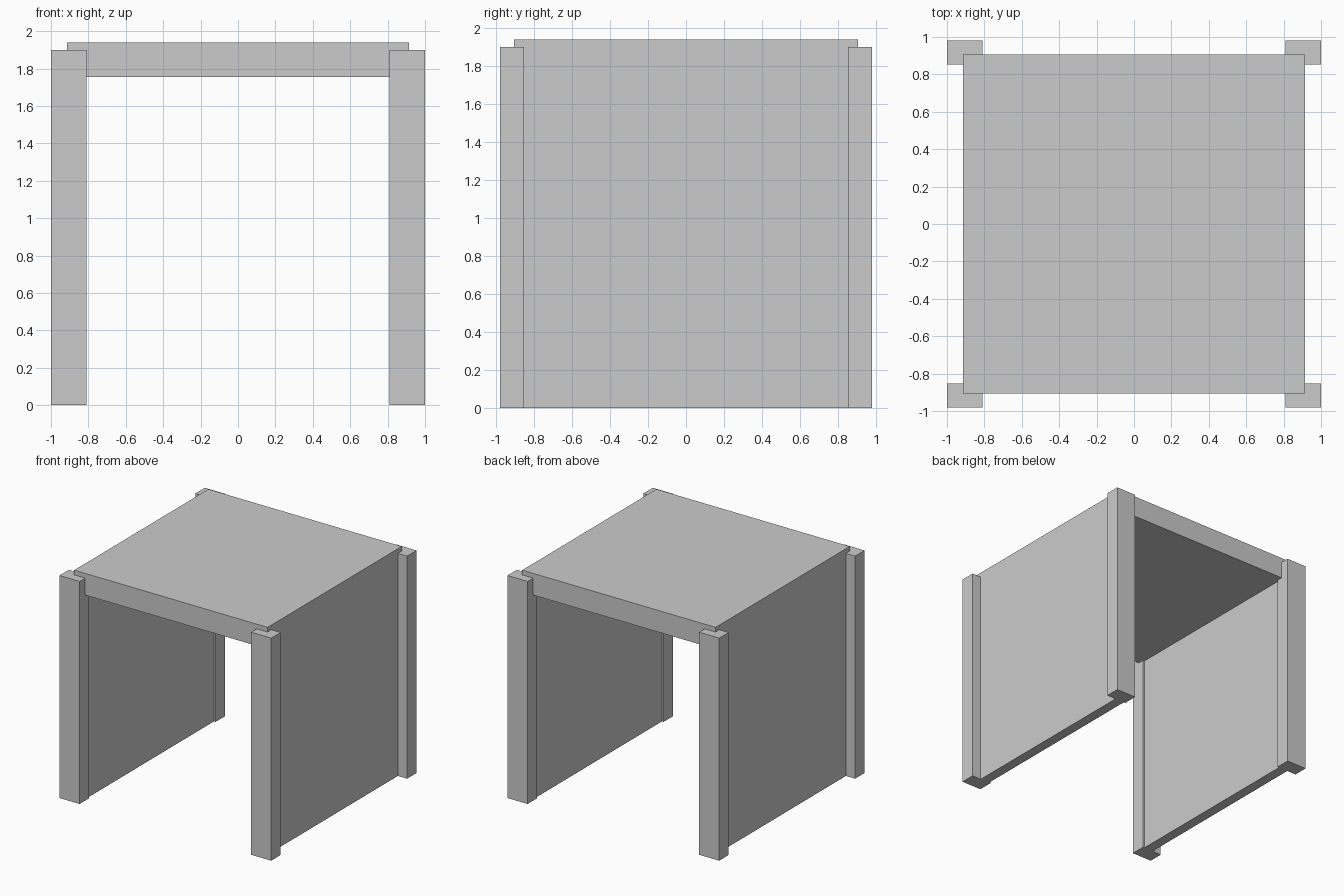
import bpy, bmesh

if "Cube" in bpy.data.objects:
    bpy.data.objects.remove(bpy.data.objects["Cube"])


def extrude_profile(name, points, y0, y1):
    """Closed x/z outline swept from y0 to y1."""
    bm = bmesh.new()
    face = bm.faces.new([bm.verts.new((x, y0, z)) for x, z in points])
    swept = bmesh.ops.extrude_face_region(bm, geom=[face])["geom"]
    moved = [v for v in swept if isinstance(v, bmesh.types.BMVert)]
    bmesh.ops.translate(bm, verts=moved, vec=(0, y1 - y0, 0))
    bmesh.ops.recalc_face_normals(bm, faces=bm.faces[:])
    mesh = bpy.data.meshes.new(name)
    bm.to_mesh(mesh)
    bm.free()
    obj = bpy.data.objects.new(name, mesh)
    bpy.context.collection.objects.link(obj)
    return obj


# Thick top slab and two side walls as one continuous shell
outer, inner, top, under = 0.913, 0.825, 1.94, 1.755
extrude_profile("top_and_side_walls", [
    (-outer, 0), (-outer, top), (outer, top), (outer, 0),
    (inner, 0), (inner, under), (-inner, under), (-inner, 0)], -0.905, 0.905)

# Rectangular corner posts, slightly lower than the top
for sx, side in ((-1, "left"), (1, "right")):
    for sy, end in ((-1, "front"), (1, "back")):
        xa, xb = sx * 0.81, sx * 1.0
        extrude_profile(f"{end}_{side}_post",
                        [(xa, 0), (xb, 0), (xb, 1.9), (xa, 1.9)],
                        sy * 0.853, sy * 0.98)
